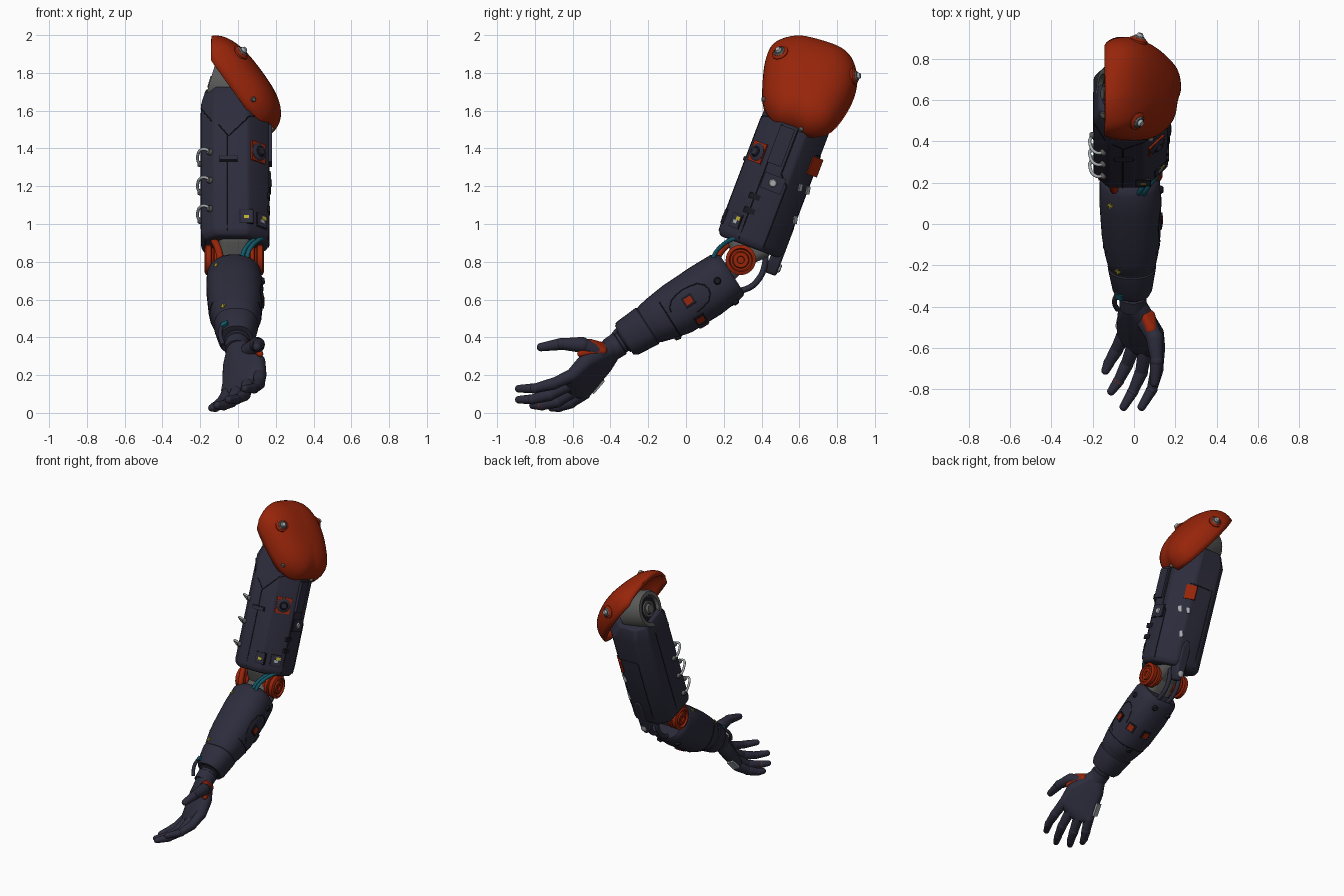
import bpy, bmesh, math
from mathutils import Vector, Matrix
from mathutils.bvhtree import BVHTree

if "Cube" in bpy.data.objects:
    bpy.data.objects.remove(bpy.data.objects["Cube"])

def material(name, rgb):
    m = bpy.data.materials.new(name)
    m.diffuse_color = (*rgb, 1)
    m.use_nodes = True
    m.node_tree.nodes["Principled BSDF"].inputs["Base Color"].default_value = m.diffuse_color
    return m

NAVY = material("navy_shell", (0.026, 0.025, 0.045))
ORANGE = material("burnt_orange", (0.31, 0.018, 0.003))
GREY = material("joint_grey", (0.10, 0.10, 0.098))
LIGHT = material("light_grey", (0.38, 0.41, 0.43))
TEAL = material("teal_cable", (0.006, 0.10, 0.14))
YELLOW = material("yellow_mark", (0.50, 0.42, 0.03))
BLACK = material("seam_black", (0.010, 0.010, 0.016))

# Local frames: upper arm (z runs elbow to shoulder), forearm (z runs elbow to wrist)
def frame(o, y, z):
    m = Matrix(((1, 0, 0), (0, y[0], z[0]), (0, y[1], z[1]))).to_4x4()
    m.translation = o
    return m

ARM = frame((0, 0.29, 0.81), (0.935, -0.354), (0.354, 0.935))
FORE = frame((0, 0.20, 0.72), (-0.54, 0.842), (-0.842, -0.54))

def finish(bm, name, mat, angle=35, bevel=0):
    bmesh.ops.recalc_face_normals(bm, faces=bm.faces)
    me = bpy.data.meshes.new(name)
    bm.to_mesh(me)
    bm.free()
    me.materials.append(mat)
    me.shade_smooth()
    me.set_sharp_from_angle(angle=math.radians(angle))
    ob = bpy.data.objects.new(name, me)
    bpy.context.collection.objects.link(ob)
    if bevel:
        b = ob.modifiers.new("soft_edges", 'BEVEL')
        b.width, b.segments, b.limit_method = bevel, 2, 'ANGLE'
    return ob

def loft(name, mat, rings, m=Matrix(), cap0=True, cap1=True, angle=35, bevel=0):
    bm = bmesh.new()
    vs = [[bm.verts.new(m @ Vector(p)) for p in r] for r in rings]
    n = len(vs[0])
    for a, b in zip(vs, vs[1:]):
        for i in range(n):
            bm.faces.new((a[i], a[(i + 1) % n], b[(i + 1) % n], b[i]))
    if cap0: bm.faces.new(vs[0])
    if cap1: bm.faces.new(vs[-1])
    return finish(bm, name, mat, angle, bevel)

def lathe(name, mat, origin, axis, profile, n=32):
    q = Vector(axis).normalized().to_track_quat('Z', 'Y').to_matrix().to_4x4()
    q.translation = origin
    rings = [[(r * math.cos(2 * math.pi * i / n), r * math.sin(2 * math.pi * i / n), t)
              for i in range(n)] for r, t in profile]
    return loft(name, mat, rings, q)

def hull(name, mat, balls):
    src, bm = bmesh.new(), bmesh.new()
    for *c, r in balls:
        bmesh.ops.create_icosphere(src, subdivisions=3, radius=r, matrix=Matrix.Translation(c))
    for v in src.verts:
        bm.verts.new(v.co)
    src.free()
    bmesh.ops.convex_hull(bm, input=bm.verts)
    bmesh.ops.delete(bm, geom=[v for v in bm.verts if not v.link_faces], context='VERTS')
    return finish(bm, name, mat, 60)

def tube(name, mat, pts, r, smooth=True):
    cu = bpy.data.curves.new(name, 'CURVE')
    cu.dimensions, cu.bevel_depth, cu.bevel_resolution, cu.use_fill_caps = '3D', r, 2, True
    cu.resolution_u = 8
    s = cu.splines.new('BEZIER' if smooth else 'POLY')
    pl = s.bezier_points if smooth else s.points
    pl.add(len(pts) - 1)
    for p, co in zip(pl, pts):
        if smooth:
            p.co, p.handle_left_type, p.handle_right_type = co, 'AUTO', 'AUTO'
        else:
            p.co = (*co, 1)
    cu.materials.append(mat)
    ob = bpy.data.objects.new(name, cu)
    bpy.context.collection.objects.link(ob)
    return ob

# Surface details: snapped to the nearest point of a host part
def snap(host, p):
    me = host.data
    tree = BVHTree.FromPolygons([v.co for v in me.vertices], [f.vertices[:] for f in me.polygons])
    return tree.find_nearest(Vector(p))[:2]

def plate(name, mat, host, p, w, h, up, t=0.008):
    c, n = snap(host, p)
    u = (Vector(up) - n * n.dot(Vector(up))).normalized()
    s = u.cross(n)
    ring = [(-w, -h), (w, -h), (w, h), (-w, h)]
    return loft(name, mat, [[c + s * a / 2 + u * b / 2 + n * k for a, b in ring] for k in (-0.01, t)])

def bolt(name, mat, host, p, r, h):
    c, n = snap(host, p)
    return lathe(name, mat, c - n * 0.01, n, [(r, 0), (r, h), (r * .7, h + .01), (r * .6, h + .01)], 16)

def seam(name, host, pts, r=0.003):
    pts, out = [Vector(p) for p in pts], []
    for a, b in zip(pts, pts[1:]):
        out += [snap(host, a.lerp(b, i / 6))[0] for i in range(7)]
    return tube(name, BLACK, out, r, False)

# Upper arm shell: chamfered box, wider chamfers on the outer side
def octa(u, s=1, dx=0):
    x, v, r, l = 0.18, 0.183, 0.11, 0.07
    pts = [(x, r - v), (x, v - r), (x - r, v), (l - x, v), (-x, v - l), (-x, l - v), (l - x, -v), (x - r, -v)]
    return [(-0.015 + dx + a * s, 0.017 + b * s, u) for a, b in pts]

arm = loft("upper_arm_shell", NAVY, [octa(.08, .9), octa(.11), octa(.85), octa(.94, .76, -.02)], ARM, bevel=.012)
A = lambda x, v, u: ARM @ Vector((x, v, u))
UP = A(0, 0, 1) - A(0, 0, 0)
loft("rear_elbow_flap", NAVY, [[(x * k, y, u) for x, y in ((-.05, .14), (.05, .14), (.035, .205), (-.035, .205))]
     for u, k in ((-.015, .45), (.04, .9), (.08, 1), (.22, 1), (.27, .6))], ARM, bevel=.012)
lathe("rear_flap_stud", LIGHT, A(0, .2, .03), A(0, 1, 0) - A(0, 0, 0), [(.022, 0), (.022, .012), (.015, .016)], 16)

# Upper arm panel seams
seam("front_yoke_seam", arm, [A(-.2, -.1, .82), A(-.05, -.17, .64), A(.06, -.17, .75), A(.16, -.06, .8)])
seam("front_centre_seam", arm, [A(-.055, -.17, .64), A(-.055, -.17, .1)])
seam("outer_front_seam", arm, [A(.16, -.05, .1), A(.16, -.05, .75)])
seam("outer_rear_seam", arm, [A(.17, .09, .1), A(.17, .09, .45), A(.17, .04, .5), A(.17, .04, .75)])
seam("rear_seam", arm, [A(.1, .2, .66), A(-.1, .2, .66), A(-.1, .2, .1)])
seam("inner_seam", arm, [A(-.2, .05, .1), A(-.2, .05, .85)])

# Upper arm plates, windows and marks
q = (.11, -.12, .565)
plate("front_sensor_plate", ORANGE, arm, A(*q), .10, .11, UP)
bolt("front_sensor_ring", NAVY, arm, A(*q), .049, .020)
bolt("front_sensor_groove", BLACK, arm, A(*q), .034, .025)
bolt("front_sensor_lens", NAVY, arm, A(*q), .026, .030)
plate("front_slot", BLACK, arm, A(-.05, -.17, .51), .10, .03, UP, .006)
plate("front_slot_bar", NAVY, arm, A(-.05, -.17, .51), .09, .02, UP, .012)
plate("outer_raised_panel", NAVY, arm, A(.17, -.015, .64), .08, .21, UP, .015)
plate("outer_badge_plate", BLACK, arm, A(.17, .015, .44), .12, .09, UP, .006)
plate("outer_badge_panel", NAVY, arm, A(.17, .015, .44), .11, .08, UP, .009)
bolt("outer_badge_stud", LIGHT, arm, A(.17, .015, .44), .024, .016)
for i, u in enumerate((.26, .34)):
    plate(f"outer_slot_{i}", BLACK, arm, A(.17, -.05, u), .06, .03, UP, .004)
for i, (x, v, mark) in enumerate(((.045, -.17, YELLOW), (.13, -.1, LIGHT))):
    plate(f"lower_window_rim_{i}", BLACK, arm, A(x, v, .185), .075, .08, UP, .004)
    plate(f"lower_window_{i}", NAVY, arm, A(x, v, .185), .065, .07, UP, .006)
    plate(f"lower_window_mark_{i}", mark, arm, A(x, v, .18), .028, .018, UP, .008)
plate("lower_window_yellow", YELLOW, arm, A(.14, -.09, .2), .03, .02, UP, .008)
plate("rear_orange_patch", ORANGE, arm, A(.075, .2, .6), .075, .1, UP)
for i, (x, v, u) in enumerate(((.11, .17, .47), (.055, .2, .47), (.07, .2, .3))):
    plate(f"rear_light_mark_{i}", LIGHT, arm, A(x, v, u), .022, .04, UP + Vector((.4, 0, 0)))

# Cable hoops along the inner front corner
for i, u in enumerate((.554, .394, .233)):
    tube(f"cable_hoop_{i}", LIGHT, [A(-.14, -.15, u), A(-.185, -.155, u + .015), A(-.212, -.11, u),
         A(-.205, -.06, u - .03), A(-.185, -.05, u - .04)], .008)
    for k, p in enumerate(((-.15, -.15, u), (-.19, -.05, u - .03))):
        bolt(f"hoop_socket_{i}_{k}", GREY, arm, A(*p), .017, .02)

# Shoulder joint under the pad, disc face tilted inward and up
S, T = A(-.015, 0, .965), Vector((1, 0, -.3)).normalized()
lathe("shoulder_joint", GREY, S - T * .14, T,
      [(.04, .02), (.04, .01), (.055, .01), (.06, .025), (.09, .025), (.095, 0), (.12, 0), (.13, .015), (.13, .17), (.1, .19)], 40)
lathe("shoulder_joint_hub", BLACK, S - T * .135, T, [(.085, .015), (.085, .02)])
lathe("shoulder_joint_pin", GREY, S - T * .145, T, [(.03, 0), (.035, .01), (.035, .05)])

# Shoulder pad: domed shell over a tilted outline (y, distance down the slope)
outline = [(.58, -.36), (.47, -.32), (.425, -.24), (.405, -.09), (.412, .08), (.48, .195), (.58, .23), (.66, .265),
           (.77, .23), (.863, .08), (.905, -.07), (.89, -.20), (.826, -.28), (.70, -.335)]
def smooth_loop(p, k=4):
    p, out, n = [Vector(a) for a in p], [], len(p)
    for i in range(n):
        a, b, c, d = (p[(i + j) % n] for j in (-1, 0, 1, 2))
        for j in range(k):
            t = j / k
            out.append(.5 * (2 * b + (c - a) * t + (2 * a - 5 * b + 4 * c - d) * t * t + (3 * b - a - 3 * c + d) * t ** 3))
    return out
D, N = Vector((.585, 0, -.811)), Vector((.811, 0, .585))
rings = []
for j in range(13):
    a = j / 12 * math.radians(88)
    s, h = math.cos(a) ** .75, .185 * math.sin(a) ** .8
    ring = []
    for p in smooth_loop(outline):
        y, d = .65 + (p.x - .65) * s, -.02 + (p.y + .02) * s
        v = Vector((.015, y, 1.685)) + D * d + N * (h - .022)
        v.x = max(v.x, -.143 + .02 * j / 12)
        ring.append(v)
    rings.append(ring)
pad = loft("shoulder_pad", ORANGE, rings, cap0=False, angle=60)
sol = pad.modifiers.new("thickness", 'SOLIDIFY')
sol.thickness, sol.offset = .018, -1
for i, p in enumerate(((.03, .49, 1.92), (.02, .885, 1.78))):
    bolt(f"pad_bolt_seat_{i}", ORANGE, pad, p, .045, .012)
    bolt(f"pad_bolt_ring_{i}", GREY, pad, p, .032, .020)
    bolt(f"pad_bolt_{i}", LIGHT, pad, p, .018, .034)
for i, p in enumerate(((.08, .42, 1.66), (.19, .6, 1.49))):
    bolt(f"pad_rivet_{i}", GREY, pad, p, .014, .014)

# Elbow: grey core, orange stacked discs on both sides
hull("elbow_core_upper", GREY, [(x, *A(0, v, u)[1:], .045) for x in (-.06, .03) for v, u in ((-.06, .09), (.09, .09), (0, 0))])
hull("elbow_core_lower", GREY, [(x, y, z, .05) for x in (-.06, .03) for y, z in ((.29, .81), (.2, .72))])
ridge = [(.06, 0), (.06, .02), (.078, .025), (.078, .045), (.066, .05), (.066, .058), (.08, .063), (.08, .09),
         (.062, .098), (.056, .085), (.045, .085), (.04, .096), (.02, .096), (.018, .085)]
for side, x in ((1, .04), (-1, -.08)):
    lathe(f"elbow_disc_{side}", ORANGE, (x, .29, .81), (side, 0, 0), ridge, 40)
tube("orange_elbow_strap", ORANGE, [(-.14, .36, .94), (-.125, .25, .91), (-.10, .18, .85), (-.09, .15, .77)], .02)
for i, dx in enumerate((0, -.025)):
    tube(f"teal_cable_{i}", TEAL, [(.15 + dx, .34, .935), (.125 + dx, .26, .925), (.075 + dx, .19, .885), (.05 + dx, .15, .835), (.05 + dx, .135, .77)], .012)
for i, x in enumerate((-.05, .03)):
    tube(f"rear_cable_{i}", NAVY, [(x, .41, .9), (x, .42, .8), (x, .37, .69), (x, .30, .65), (x, .23, .645)], .016)

# Forearm: tapered round shell with a stepped cuff
fsec = [(-.045, .115, .118, -.012), (-.03, .135, .132, -.01), (0, .146, .142, -.006), (.12, .15, .149, -.01), (.3, .143, .145, -.01),
        (.40, .130, .128, -.004), (.46, .117, .114, 0), (.468, .112, .109, 0), (.476, .112, .109, 0), (.482, .117, .114, 0),
        (.60, .097, .104, .002), (.625, .085, .09, .002)]
def oval(f, hx, hp, cp, n=36):
    return [(-.02 + f * .02 + hx * math.copysign(abs(math.cos(t)) ** .85, math.cos(t)),
             cp + hp * math.copysign(abs(math.sin(t)) ** .85, math.sin(t)), f) for t in (2 * math.pi * i / n for i in range(n))]
fore = loft("forearm_shell", NAVY, [oval(*s) for s in fsec], FORE)
lathe("wrist", NAVY, FORE @ Vector((-.005, 0, .6)), FORE.col[2][:3], [(.07, 0), (.068, .03), (.058, .035), (.058, .05), (.066, .055), (.064, .12)])
F = lambda x, p, f: FORE @ Vector((x, p, f))
FUP = F(0, 0, 1) - F(0, 0, 0)
ring_at = lambda f, deg, r=.15: F(-.02 + r * math.cos(math.radians(deg)), r * math.sin(math.radians(deg)), f)
for i, deg in enumerate((-2, -48, -90)):
    plate(f"forearm_window_frame_{i}", BLACK, fore, ring_at(.225, deg), .06, .06, FUP, .006)
    plate(f"forearm_window_{i}", ORANGE, fore, ring_at(.225, deg), .038, .042, FUP, .009)
seam("outer_oval_seam", fore, [F(.15, -.01 + math.sin(t) * .085, .22 + math.cos(t) * .12) for t in (math.pi * i / 8 for i in range(13))])
seam("forearm_ring_seam", fore, [ring_at(.36, a) for a in range(150, 391, 30)], .003)
for i, (f, deg) in enumerate(((.04, 0), (.02, -70), (.04, -120), (.38, -80))):
    bolt(f"forearm_bolt_{i}", BLACK, fore, ring_at(f, deg), .02, .014)
for i, p in enumerate((F(-.12, .12, .06), F(-.09, .12, .45))):
    plate(f"yellow_cross_a_{i}", YELLOW, fore, p, .03, .009, FUP, .005)
    plate(f"yellow_cross_b_{i}", YELLOW, fore, p, .009, .03, FUP, .005)
plate("teal_wrist_tab", TEAL, fore, F(-.07, .09, .6), .035, .03, FUP)
tube("wrist_clip", NAVY, [F(-.08, .08, .58), F(-.095, .06, .65), F(-.08, .03, .71)], .012)

# Hand: hull palm, three-part fingers and thumb
hull_palm = [(0, -.39, .345, .058), (-.03, -.44, .25, .05), (.05, -.46, .31, .05), (.10, -.53, .27, .045),
             (.115, -.60, .2, .036), (.055, -.61, .155, .036), (0, -.59, .12, .036), (-.05, -.54, .105, .034)]
palm = hull("palm", NAVY, hull_palm)
fingers = {"index": ((.115, -.60, .2), (.112, -.70, .155), (.087, -.80, .13), (.037, -.885, .128)),
           "middle": ((.055, -.61, .155), (.035, -.72, .095), (-.005, -.81, .072), (-.05, -.885, .07)),
           "ring": ((0, -.59, .12), (-.035, -.68, .06), (-.075, -.76, .04), (-.11, -.81, .04)),
           "pinky": ((-.05, -.54, .105), (-.085, -.61, .055), (-.12, -.67, .032), (-.138, -.71, .027)),
           "thumb": ((.055, -.46, .32), (.1, -.55, .36), (.11, -.66, .365), (.10, -.768, .348))}
for name, pts in fingers.items():
    radii = (.05, .042, .032, .022) if name == "thumb" else (.036, .032, .027, .02)
    for i in range(3):
        hull(f"{name}_part_{i}", NAVY, [(*pts[i], radii[i]), (*pts[i + 1], radii[i + 1] * (.93 if i < 2 else 1))])
    d = Vector(pts[3]) - Vector(pts[2])
    lathe(f"{name}_tip_band", ORANGE if name == "ring" else BLACK, Vector(pts[2]) + d * .12, d, [(.02, -.003), (radii[2] * .98, -.002), (radii[2] * .98, .002), (.02, .003)], 20)

# Orange thumb web and pale plate on the outer edge of the palm
hull("thumb_web_panel", ORANGE, [(.045, -.435, .352, .02), (.082, -.51, .36, .032), (.08, -.44, .328, .022), (.118, -.56, .312, .016)])
plate("palm_edge_plate", LIGHT, palm, (-.07, -.45, .13), .045, .09, (-.05, -.2, -.25), .008)
